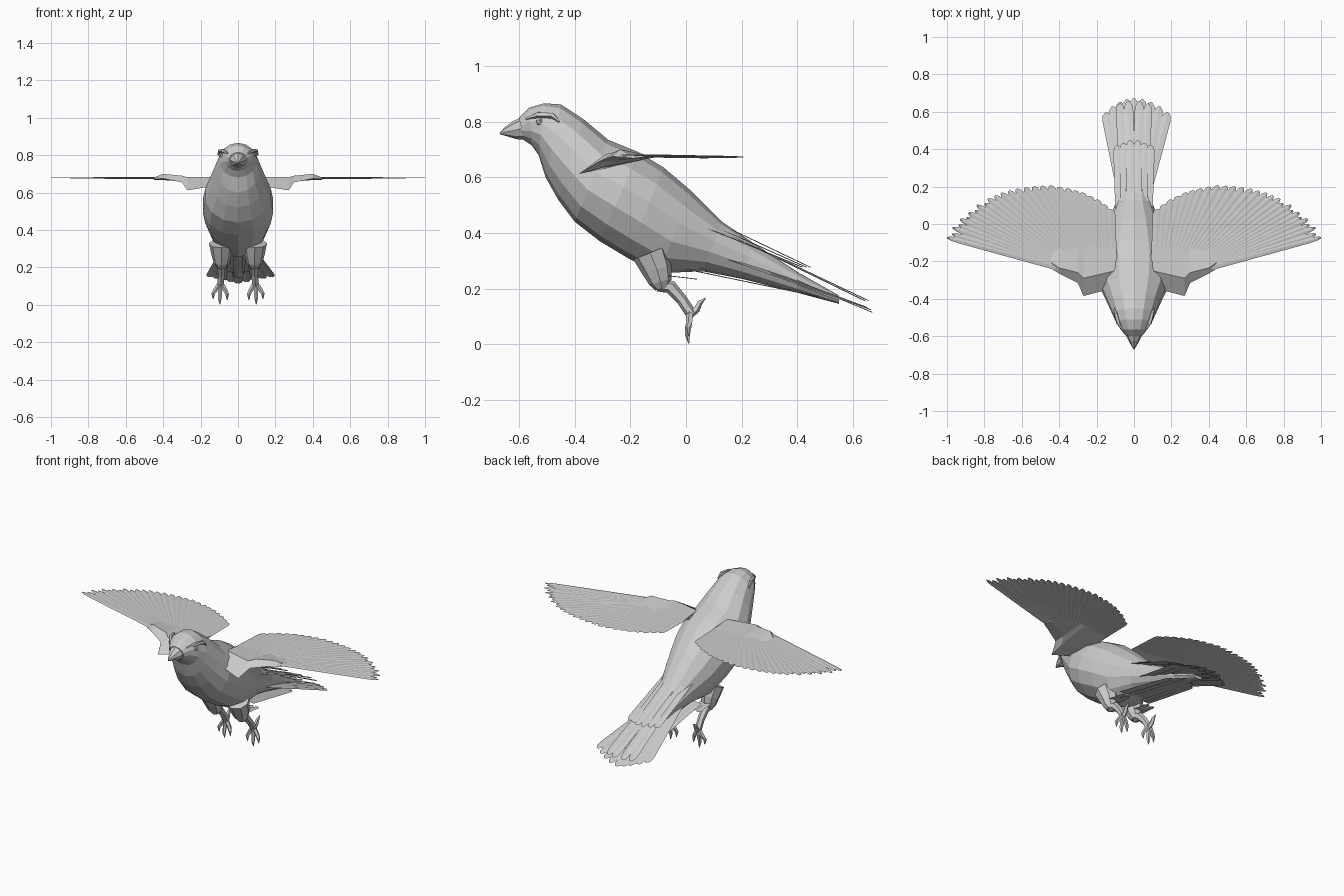
import bpy, bmesh, math
from mathutils import Vector


def finish(bm, name, mirror=False):
    bmesh.ops.recalc_face_normals(bm, faces=bm.faces)
    me = bpy.data.meshes.new(name)
    bm.to_mesh(me)
    bm.free()
    ob = bpy.data.objects.new(name, me)
    bpy.context.collection.objects.link(ob)
    if mirror:
        ob.modifiers.new("Mirror", 'MIRROR').use_clip = False
    return ob


def loft(bm, rings):
    loops = [[bm.verts.new(p) for p in r] for r in rings]
    n = len(loops[0])
    for a, b in zip(loops, loops[1:]):
        for i in range(n):
            j = (i + 1) % n
            bm.faces.new((a[i], a[j], b[j], b[i]))
    bm.faces.new(loops[0])
    bm.faces.new(loops[-1])


def slice_ring(top, bottom, w, n=14):
    """Oval ring spanning a top and bottom point of the side profile."""
    t, b = Vector((0, *top)), Vector((0, *bottom))
    c, u = (t + b) / 2, (t - b) / 2
    return [c + u * math.cos(a) + Vector((w * math.sin(a), 0, 0))
            for a in (2 * math.pi * i / n for i in range(n))]


def tube(bm, path, radii, n=6):
    pts = [Vector(p) for p in path]
    rings = []
    for i, (p, r) in enumerate(zip(pts, radii)):
        d = (pts[min(i + 1, len(pts) - 1)] - pts[max(i - 1, 0)]).normalized()
        u = d.cross(Vector((1, 0, 0))).normalized()
        v = d.cross(u)
        rings.append([p + (u * math.cos(a) + v * math.sin(a)) * r
                      for a in (2 * math.pi * k / n for k in range(n))])
    loft(bm, rings)


def feather(bm, root, tip, w0, w1):
    """Thin blade with a slightly raised shaft and a rounded tip."""
    root, tip = Vector(root), Vector(tip)
    d = tip - root
    side = d.cross(Vector((0, 0, 1))).normalized()
    up = side.cross(d).normalized() * 0.003
    rows = []
    for t, w in ((0, w0), (0.5, (w0 + w1) / 2), (0.9, w1), (0.97, w1 * 0.75), (1, w1 * 0.25)):
        c = root + d * t
        rows.append([bm.verts.new(q) for q in (c - side * w, c + up, c + side * w)])
    for a, b in zip(rows, rows[1:]):
        for k in (0, 1):
            bm.faces.new((a[k], a[k + 1], b[k + 1], b[k]))


# Body: head, breast, belly and tapering rump
profile = [
    ((-0.60, 0.815), (-0.585, 0.735), 0.048),
    ((-0.565, 0.85), (-0.555, 0.715), 0.075),
    ((-0.51, 0.866), (-0.53, 0.68), 0.10),
    ((-0.45, 0.862), (-0.505, 0.60), 0.118),
    ((-0.37, 0.81), (-0.46, 0.52), 0.145),
    ((-0.28, 0.735), (-0.40, 0.44), 0.18),
    ((-0.17, 0.69), (-0.31, 0.37), 0.193),
    ((-0.08, 0.635), (-0.21, 0.31), 0.18),
    ((0.02, 0.55), (-0.10, 0.255), 0.15),
    ((0.13, 0.44), (0.06, 0.262), 0.105),
    ((0.24, 0.365), (0.20, 0.235), 0.075),
    ((0.40, 0.26), (0.40, 0.185), 0.05),
    ((0.55, 0.175), (0.55, 0.145), 0.03),
]
bm = bmesh.new()
loft(bm, [slice_ring(*p) for p in profile])
finish(bm, "body")

# Beak: short, slightly hooked
bm = bmesh.new()
loft(bm, [slice_ring(*p, n=8) for p in (
    ((-0.585, 0.82), (-0.575, 0.735), 0.05),
    ((-0.625, 0.80), (-0.61, 0.737), 0.032),
    ((-0.655, 0.777), (-0.645, 0.748), 0.015),
    ((-0.67, 0.76), (-0.668, 0.754), 0.003))])
finish(bm, "beak")

# Eyes and brow ridges
bm = bmesh.new()
bmesh.ops.create_icosphere(bm, subdivisions=1, radius=0.016)
bmesh.ops.translate(bm, verts=bm.verts, vec=(0.083, -0.525, 0.798))
finish(bm, "eyes", True)
bm = bmesh.new()
tube(bm, [(0.055, -0.575, 0.81), (0.083, -0.53, 0.825), (0.098, -0.48, 0.822), (0.105, -0.455, 0.80)],
     [0.005, 0.011, 0.011, 0.004], 5)
finish(bm, "brow_ridges", True)

# Wing arms: leading edge, top, rear and underside at each station
stations = [
    (0.10, (-0.34, 0.64), (-0.25, 0.685), (-0.12, 0.672), (-0.25, 0.64)),
    (0.27, (-0.385, 0.612), (-0.29, 0.682), (-0.10, 0.674), (-0.30, 0.635)),
    (0.30, (-0.315, 0.655), (-0.26, 0.69), (-0.10, 0.674), (-0.25, 0.66)),
    (0.40, (-0.265, 0.675), (-0.235, 0.70), (-0.11, 0.674), (-0.20, 0.667)),
    (0.45, (-0.235, 0.672), (-0.20, 0.68), (-0.14, 0.674), (-0.19, 0.668)),
]
bm = bmesh.new()
loft(bm, [[(x, *p) for p in pts] for x, *pts in stations])
finish(bm, "wing_arms", True)

# Flight feathers fanned along the trailing edge, inner to outer
tips = [(0.13, 0.08), (0.20, 0.13), (0.28, 0.168), (0.36, 0.19), (0.45, 0.205),
        (0.54, 0.20), (0.63, 0.187), (0.71, 0.165), (0.78, 0.135), (0.84, 0.10),
        (0.885, 0.06), (0.93, 0.025), (0.97, -0.02), (1.0, -0.072)]
bm = bmesh.new()
steps = 2 * (len(tips) - 1)
for i in range(steps + 1):
    a, b = Vector(tips[i // 2]), Vector(tips[(i + 1) // 2])
    tip = (a + b) / 2
    if i % 2 and i > 16:
        tip = tip - Vector((0.012, 0.008))
    t = i / steps
    feather(bm, (0.11 + 0.31 * t ** 0.8, -0.21 - 0.015 * t, 0.672 + 0.0003 * i),
            (*tip, 0.668 + 0.0004 * i), 0.02, 0.028 - 0.014 * t)
finish(bm, "flight_feathers", True)

# Tail fan
bm = bmesh.new()
for i in range(9):
    s = (i - 4) / 4
    x = 0.18 * s if s > 0 else 0.15 * s
    feather(bm, (0.06 * s, 0.14, 0.33 - 0.02 * abs(s)),
            (x, 0.67 - 0.075 * s * s, 0.113 + 0.035 * abs(s)), 0.025, 0.027)
for x in (-0.075, -0.03, 0.03, 0.075):
    feather(bm, (x * 0.6, 0.14, 0.40), (x, 0.665 - abs(x) * 0.3, 0.155), 0.025, 0.025)
finish(bm, "tail_feathers")

# Shorter coverts above and below the tail
bm = bmesh.new()
for x in (-0.09, -0.055, -0.02, 0.02, 0.055, 0.09):
    feather(bm, (x * 0.8, 0.08, 0.46 - abs(x) * 0.5), (x, 0.455 - abs(x) * 0.4, 0.275), 0.028, 0.022)
    feather(bm, (x * 0.9, 0.0, 0.268), (x * 0.8, 0.50 - abs(x), 0.165 + abs(x) * 0.2), 0.025, 0.02)
finish(bm, "tail_coverts")

# Thighs and feathered cuffs
bm = bmesh.new()
tube(bm, [(0.09, -0.13, 0.33), (0.088, -0.105, 0.27), (0.088, -0.092, 0.225), (0.088, -0.085, 0.20)],
     [0.065, 0.055, 0.042, 0.026], 8)
finish(bm, "thighs", True)
bm = bmesh.new()
for x in (0.07, 0.105):
    feather(bm, (x, -0.11, 0.25), (x, 0.04, 0.232), 0.02, 0.015)
finish(bm, "thigh_feathers", True)

# Shanks
bm = bmesh.new()
tube(bm, [(0.088, -0.10, 0.215), (0.088, -0.055, 0.205), (0.09, -0.015, 0.16), (0.093, 0.018, 0.11)],
     [0.026, 0.024, 0.02, 0.02])
finish(bm, "shanks", True)

# Toes: three hanging forward toes and one raised hind toe
bm = bmesh.new()
for x, z in ((0.058, 0.025), (0.097, 0.003), (0.133, 0.03)):
    m = 0.093 + (x - 0.093) * 0.75
    tube(bm, [(0.093, 0.015, 0.12), (m, 0.012, 0.075), (x, 0.006, z + 0.03), (x, 0.01, z)],
         [0.014, 0.012, 0.01, 0.002], 5)
tube(bm, [(0.093, 0.01, 0.105), (0.095, 0.038, 0.125), (0.097, 0.05, 0.15), (0.097, 0.07, 0.166)],
     [0.016, 0.013, 0.01, 0.002], 5)
finish(bm, "toes", True)
